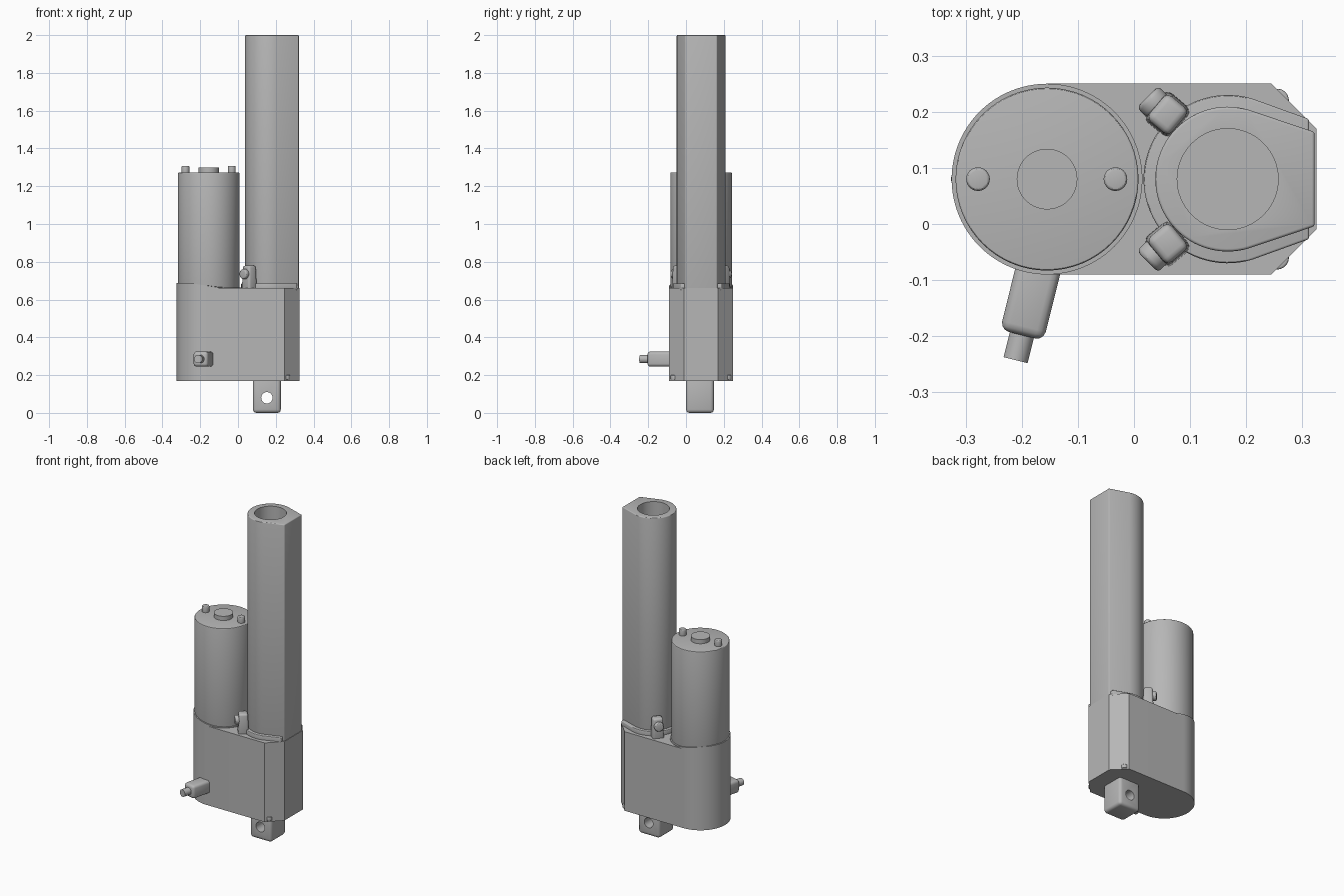
import bpy
import bmesh
from math import cos, sin, radians
from mathutils import Matrix, Vector

if "Cube" in bpy.data.objects:
    bpy.data.objects.remove(bpy.data.objects["Cube"], do_unlink=True)

GREY = bpy.data.materials.new("plain_grey")
GREY.use_nodes = True
COLOUR = (0.47, 0.47, 0.47, 1)
GREY.diffuse_color = COLOUR
GREY.node_tree.nodes["Principled BSDF"].inputs["Base Color"].default_value = COLOUR

MID_Y = 0.08
MOTOR = (-0.155, MID_Y)
TUBE = (0.167, MID_Y)


def arc(centre, r, start, end, steps=48):
    angles = [radians(start + (end - start) * i / steps) for i in range(steps + 1)]
    return [(centre[0] + r * cos(a), centre[1] + r * sin(a)) for a in angles]


def finish(name, bm, bevel=0.0, matrix=None, segments=3):
    """Turn a bmesh into a shaded object, optionally with rounded sharp edges."""
    if matrix:
        bm.transform(matrix)
    bmesh.ops.recalc_face_normals(bm, faces=bm.faces)
    mesh = bpy.data.meshes.new(name)
    bm.to_mesh(mesh)
    bm.free()
    mesh.materials.append(GREY)
    obj = bpy.data.objects.new(name, mesh)
    bpy.context.collection.objects.link(obj)
    if bevel:
        mod = obj.modifiers.new("rounding", "BEVEL")
        mod.width, mod.segments = bevel, segments
        mod.limit_method, mod.angle_limit = "ANGLE", radians(35)
        apply(obj, mod)
    return smooth(obj)


def activate(obj):
    bpy.ops.object.select_all(action="DESELECT")
    obj.select_set(True)
    bpy.context.view_layer.objects.active = obj


def apply(obj, mod):
    activate(obj)
    bpy.ops.object.modifier_apply(modifier=mod.name)


def smooth(obj):
    activate(obj)
    bpy.ops.object.shade_smooth_by_angle(angle=radians(30))
    return obj


def prism(name, outline, z0, z1, bevel=0.0):
    bm = bmesh.new()
    base = bm.faces.new([bm.verts.new((x, y, z0)) for x, y in outline])
    top = bmesh.ops.extrude_face_region(bm, geom=[base])["geom"]
    verts = [v for v in top if isinstance(v, bmesh.types.BMVert)]
    bmesh.ops.translate(bm, verts=verts, vec=(0, 0, z1 - z0))
    return finish(name, bm, bevel)


def rod(name, start, end, r, bevel=0.0, r_end=None):
    start, end = Vector(start), Vector(end)
    bm = bmesh.new()
    bmesh.ops.create_cone(bm, cap_ends=True, segments=64, radius1=r,
                          radius2=r if r_end is None else r_end,
                          depth=(end - start).length)
    turn = (end - start).to_track_quat("Z", "Y").to_matrix().to_4x4()
    return finish(name, bm, bevel, Matrix.Translation((start + end) / 2) @ turn)


def block(name, size, centre, angle=0, bevel=0.0, top_scale=1.0):
    bm = bmesh.new()
    bmesh.ops.create_cube(bm, size=1)
    for v in bm.verts:
        if v.co.z > 0:
            v.co.x *= top_scale
            v.co.y *= top_scale
    place = (Matrix.Translation(centre) @ Matrix.Rotation(radians(angle), 4, "Z")
             @ Matrix.Diagonal((*size, 1)))
    return finish(name, bm, bevel, place)


def cut(obj, cutter):
    cutter.hide_render = True
    mod = obj.modifiers.new("cut", "BOOLEAN")
    mod.operation, mod.solver, mod.object = "DIFFERENCE", "EXACT", cutter
    apply(obj, mod)
    bpy.data.objects.remove(cutter, do_unlink=True)
    smooth(obj)


# Gearbox housing: round behind the motor, chamfered at the tube end
housing = arc(MOTOR, 0.17, 90, 270) + [(0.245, -0.09), (0.325, -0.01),
                                       (0.325, 0.17), (0.245, 0.25)]
gearbox = prism("gearbox", housing, 0.17, 0.66)

# Screws set in notches under the gearbox
for i, (x, y) in enumerate([(0.255, -0.06), (0.255, 0.22), (-0.305, MID_Y)]):
    cut(gearbox, rod("notch_cutter", (x, y, 0.15), (x, y, 0.195), 0.032))
    rod(f"bottom_screw_{i + 1}", (x, y, 0.176), (x, y, 0.2), 0.021, 0.004)

# Collar around the motor foot, sloping down towards the middle
bm = bmesh.new()
bmesh.ops.create_cone(bm, cap_ends=True, segments=96, radius1=0.17, radius2=0.17,
                      depth=0.04, matrix=Matrix.Translation((*MOTOR, 0.665)))
for v in bm.verts:
    if v.co.z > 0.67:
        slope = min(1, max(0, (v.co.x + 0.26) / 0.16))
        v.co.z = 0.688 - 0.024 * slope
finish("motor_collar", bm)

# Motor with hub and two studs
rod("motor", (*MOTOR, 0.6), (*MOTOR, 1.272), 0.163, 0.004)
rod("motor_hub", (*MOTOR, 1.26), (*MOTOR, 1.298), 0.054)
for side, x in (("right", -0.278), ("left", -0.033)):
    rod(f"motor_stud_{side}", (x, MID_Y, 1.26), (x, MID_Y, 1.308), 0.021, 0.006)


# Tube outline: round on one side, two flats meeting a flat end
def tube_outline(r, end_x, half):
    return arc(TUBE, r, 73, 287) + [(end_x, MID_Y - half), (end_x, MID_Y + half)]


tube = prism("tube", tube_outline(0.129, 0.322, 0.084), 0.6, 2.0, 0.005)
cut(tube, rod("bore_cutter", (*TUBE, 0.75), (*TUBE, 2.1), 0.09))
prism("tube_rim", tube_outline(0.15, 0.312, 0.107), 0.65, 0.686, 0.004)

# Clamps on both sides of the tube, each with a round-headed screw
for side, s in (("front", -1), ("back", 1)):
    def spot(x, y, z):
        return (x, MID_Y + s * y, z)
    block(f"clamp_{side}", (0.06, 0.068, 0.13), spot(0.06, 0.115, 0.715),
          s * 140, 0.012, 0.85)
    rod(f"clamp_screw_{side}", spot(0.06, 0.115, 0.735), spot(0.033, 0.136, 0.735), 0.014)
    rod(f"clamp_screw_head_{side}", spot(0.044, 0.127, 0.735),
        spot(0.024, 0.147, 0.735), 0.027, 0.008)

# Cable socket leaning out of the front
out = Vector((-sin(radians(14)), -cos(radians(14)), 0))
root = Vector((-0.168, -0.07, 0.285))
block("cable_socket", (0.08, 0.17, 0.08), root + out * 0.047, -14, 0.016)
rod("cable", root + out * 0.1, root + out * 0.178, 0.022)

# Mounting lug with a cross hole
lug = block("mounting_lug", (0.147, 0.147, 0.19), (0.153, 0.074, 0.095), 0, 0.018)
cut(lug, rod("pin_hole_cutter", (0.153, -0.1, 0.08), (0.153, 0.3, 0.08), 0.03))
